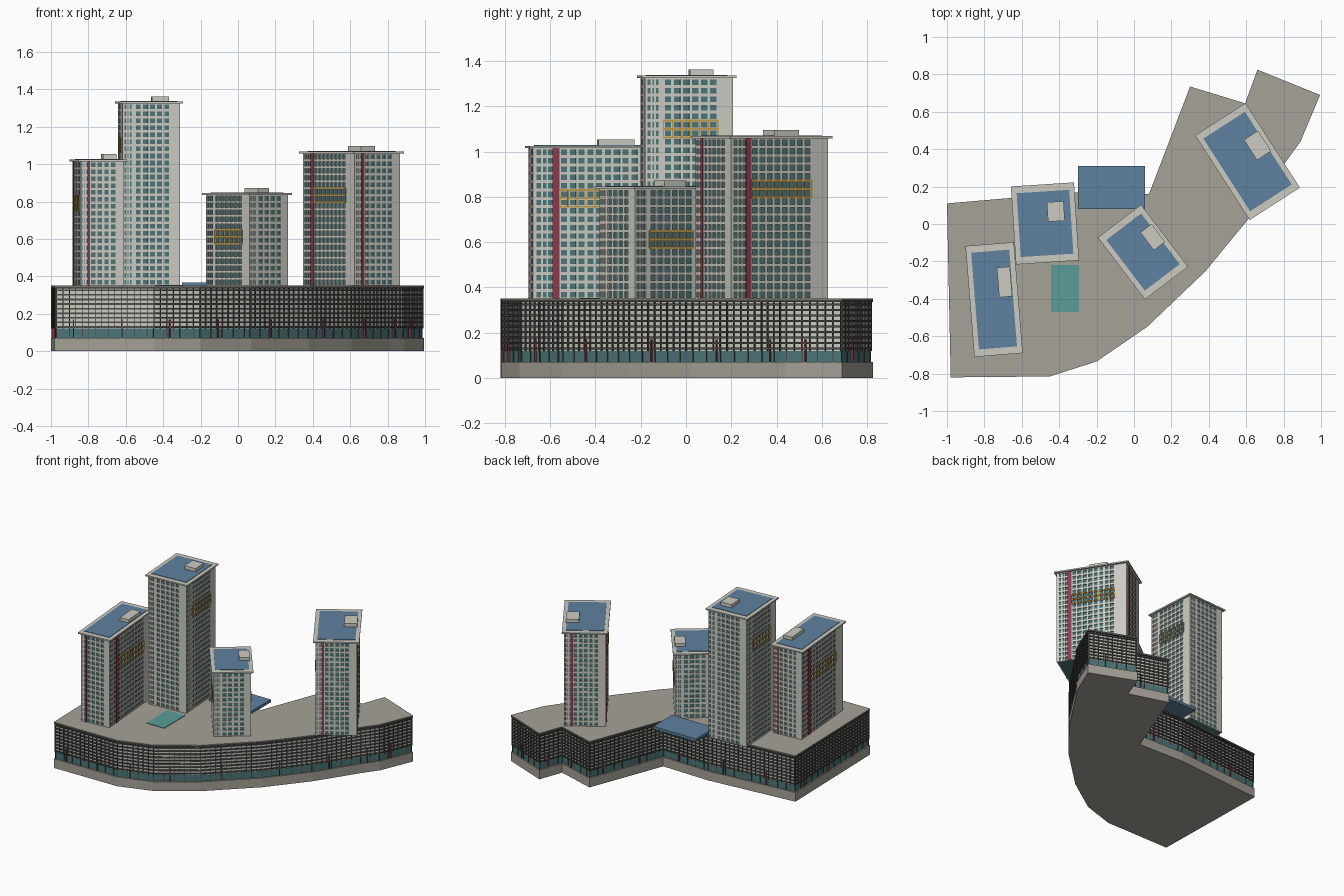
import bpy, bmesh, math
from mathutils import Matrix, Vector

cube = bpy.data.objects.get("Cube")
if cube:
    bpy.data.objects.remove(cube, do_unlink=True)

COLOURS = {
    "pale_concrete": (0.60, 0.60, 0.54),
    "warm_concrete": (0.38, 0.36, 0.31),
    "dark_metal": (0.07, 0.07, 0.062),
    "teal_glass": (0.075, 0.18, 0.19),
    "blue_roofing": (0.115, 0.22, 0.35),
    "pool_water": (0.10, 0.34, 0.33),
    "red_panel": (0.27, 0.045, 0.075),
    "yellow_frame": (0.52, 0.32, 0.06),
}
MATS = {}
for name, rgb in COLOURS.items():
    m = bpy.data.materials.new(name)
    m.use_nodes = True
    m.diffuse_color = (*rgb, 1)
    m.node_tree.nodes["Principled BSDF"].inputs["Base Color"].default_value = (*rgb, 1)
    MATS[name] = m


def finish(bm, name, colour):
    mesh = bpy.data.meshes.new(name)
    bm.to_mesh(mesh)
    bm.free()
    mesh.materials.append(MATS[colour])
    ob = bpy.data.objects.new(name, mesh)
    bpy.context.collection.objects.link(ob)
    return ob


def box(bm, frame, x, y, z):
    """Box spanning the (low, high) pairs x, y, z inside a local frame."""
    spans = (x, y, z)
    mid = Vector([(a + b) / 2 for a, b in spans])
    size = Matrix.Diagonal([b - a for a, b in spans] + [1])
    bmesh.ops.create_cube(bm, size=1, matrix=frame @ Matrix.Translation(mid) @ size)


def wall_frame(start, end):
    """x runs along the wall, y points into the building, z is up."""
    d = (end - start).normalized()
    f = Matrix(((d.x, -d.y, 0, start.x), (d.y, d.x, 0, start.y),
                (0, 0, 1, 0), (0, 0, 0, 1)))
    return f, (end - start).length


def inset(points, dist):
    result = []
    for i, p in enumerate(points):
        a = (p - points[i - 1]).normalized()
        b = (points[(i + 1) % len(points)] - p).normalized()
        na, nb = Vector((-a.y, a.x)), Vector((-b.y, b.x))
        result.append(p + (na + nb) * dist / (1 + na.dot(nb)))
    return result


def prism(name, points, low, high, colour):
    bm = bmesh.new()
    bottom = [bm.verts.new((p.x, p.y, low)) for p in points]
    top = [bm.verts.new((p.x, p.y, high)) for p in points]
    bm.faces.new(bottom[::-1])
    bm.faces.new(top)
    for i in range(len(points)):
        j = (i + 1) % len(points)
        bm.faces.new((bottom[i], bottom[j], top[j], top[i]))
    return finish(bm, name, colour)


# Podium: stacked layers following one bent outline
ROOF = 0.35
outline = [Vector(p) for p in (
    (-1.0, .11), (-.98, -.82), (-.45, -.815), (-.2, -.735), (.07, -.55),
    (.38, -.255), (.61, .025), (.81, .33), (.89, .44), (.995, .69),
    (.66, .825), (.594, .645), (.3, .735), (.08, .16), (-.3, .17))]
inner = inset(outline, .01)
prism("podium_base", outline, 0, .07, "warm_concrete")
prism("podium_glazing", inner, .07, .12, "teal_glass")
prism("podium_wall", inner, .12, .336, "pale_concrete")
prism("podium_rim", outline, .336, .346, "dark_metal")
prism("podium_roof", outline, .346, ROOF, "warm_concrete")

# Podium louvres, upright fins and mullions along each wall
slats, mullions, red_posts = bmesh.new(), bmesh.new(), bmesh.new()
for i, p in enumerate(inner):
    f, length = wall_frame(p, inner[(i + 1) % len(inner)])
    for k in range(9):
        z = .125 + k * .0245
        box(slats, f, (0, length), (-.008, 0), (z, z + .009))
    fins = max(2, round(length / .035))
    for k in range(fins + 1):
        x = length * k / fins
        box(slats, f, (x - .0015, x + .0015), (-.009, 0), (.12, .336))
        if k % 2 == 0:
            box(mullions, f, (x - .002, x + .002), (-.004, 0), (.07, .12))
    posts = max(1, round(length / .3))
    for k in range(posts):
        x = length * (k + .35) / posts
        box(red_posts, f, (x - .003, x + .003), (-.01, 0), (.07, .17))
finish(slats, "podium_louvres", "dark_metal")
finish(mullions, "podium_mullions", "dark_metal")
finish(red_posts, "podium_red_posts", "red_panel")

# Pool and rear canopy
world = Matrix.Identity(4)
for name, colour, x, y, z in (
        ("pool", "pool_water", (-.445, -.295), (-.47, -.22), (ROOF - .002, ROOF + .004)),
        ("rear_canopy", "blue_roofing", (-.3, .06), (.08, .31), (ROOF - .003, ROOF + .018))):
    bm = bmesh.new()
    box(bm, world, x, y, z)
    finish(bm, name, colour)

FLOOR, DEPTH = .0385, .006


def tower(name, centre, width, length, angle, top, red, cabin, cabin_size):
    """Glazed core wrapped by a concrete grid, with a flat overhanging roof."""
    place = Matrix.Translation((*centre, 0)) @ Matrix.Rotation(math.radians(angle), 4, "Z")
    hw, hl = width / 2 - .015, length / 2 - .015
    core, grid, strips, frames = (bmesh.new() for _ in range(4))
    box(core, place, (DEPTH - hw, hw - DEPTH), (DEPTH - hl, hl - DEPTH), (ROOF, top - .01))
    corners = [Vector(c) for c in ((-hw, -hl), (hw, -hl), (hw, hl), (-hw, hl))]
    floors = round((top - ROOF) / FLOOR)
    step = (top - .01 - ROOF) / floors

    for i, p in enumerate(corners):
        f, w = wall_frame(p, corners[(i + 1) % 4])
        f = place @ f
        y = (0, DEPTH + .002)
        full = (ROOF, top - .01)
        left, right = .21 * w, .83 * w
        # Corner pier, plain right-hand pier and the divider or red strip
        box(grid, f, (0, .03 * w), y, full)
        box(grid, f, (right, w), y, full)
        box(strips if red else grid, f, (.155 * w, left),
            (-.003 if red else 0, y[1]), full)
        # Narrow window columns on the left
        for k in (1, 2):
            x = (.03 + .125 * k / 3) * w
            box(grid, f, (x - .004, x + .004), y, full)
        # Main window grid
        cols = max(3, round((right - left) / .038))
        pitch = (right - left) / cols
        for k in range(cols + 1):
            x = left + k * pitch
            box(grid, f, (x - .006, x + .006), y, full)
        for k in range(floors + 1):
            z = ROOF + k * step
            box(grid, f, (.03 * w, right), y,
                (max(ROOF, z - .0065), min(top - .01, z + .0065)))
        # Yellow frames around two storeys of the long sides
        if i % 2:
            k0 = floors - 7
            low, high = ROOF + k0 * step, ROOF + (k0 + 2) * step
            for k in range(cols + 1):
                x = left + k * pitch
                box(frames, f, (x - .003, x + .003), (-.004, .002), (low, high))
            for k in range(3):
                z = low + k * step
                box(frames, f, (left, right), (-.004, .002), (z - .004, z + .004))

    finish(core, name + "_glass_core", "teal_glass")
    finish(grid, name + "_wall_grid", "pale_concrete")
    finish(frames, name + "_yellow_frames", "yellow_frame")
    if red:
        finish(strips, name + "_red_strips", "red_panel")
    else:
        strips.free()

    # Roof slab, coloured roofing and plant room
    rw, rl = width / 2, length / 2
    parts = (("_roof_slab", "pale_concrete", (-rw, rw), (-rl, rl), (top - .01, top)),
             ("_roofing", "blue_roofing", (.028 - rw, rw - .028),
              (.038 - rl, rl - .038), (top - .002, top + .003)))
    for part, colour, x, y, z in parts:
        bm = bmesh.new()
        box(bm, place, x, y, z)
        finish(bm, name + part, colour)
    spot = place.inverted() @ Vector((*cabin, 0))
    cw, cl = cabin_size[0] / 2, cabin_size[1] / 2
    bm = bmesh.new()
    box(bm, place, (spot.x - cw, spot.x + cw), (spot.y - cl, spot.y + cl), (top, top + .028))
    finish(bm, name + "_plant_room", "pale_concrete")


tower("west_tower", (-.748, -.404), .26, .595, 4.6, 1.025, True, (-.692, -.31), (.07, .16))
tower("tall_tower", (-.476, .003), .338, .418, 3.7, 1.335, False, (-.418, .067), (.09, .105))
tower("short_tower", (.048, -.15), .29, .416, 37.3, .845, False, (.1, -.07), (.075, .12))
tower("east_tower", (.607, .334), .32, .538, 32.8, 1.068, True, (.66, .42), (.09, .13))
